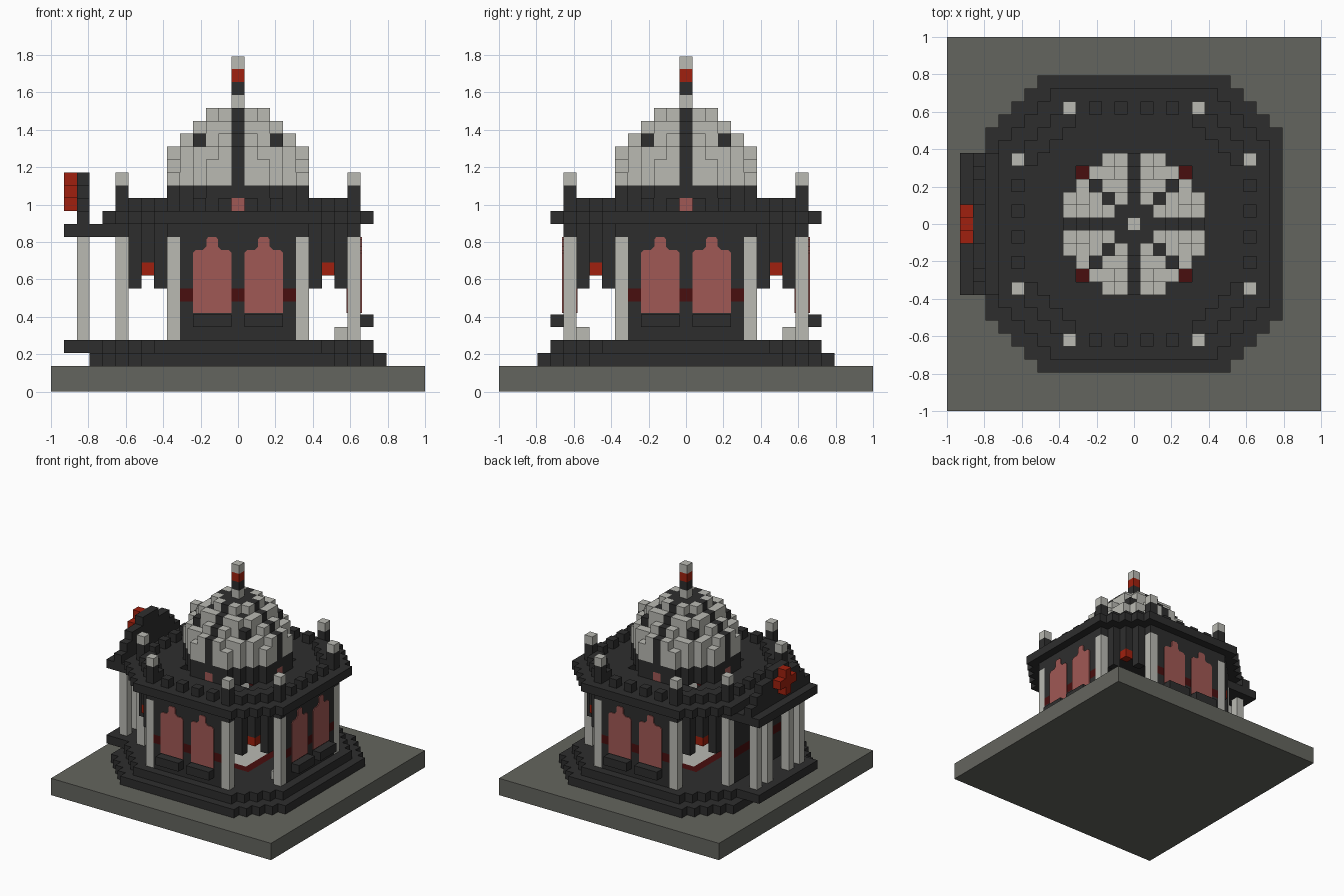
import bpy, bmesh, math
from mathutils import Matrix, Vector

if "Cube" in bpy.data.objects:
    bpy.data.objects.remove(bpy.data.objects["Cube"])

U = 2 / 29  # block size


def material(name, rgb):
    m = bpy.data.materials.new(name)
    m.use_nodes = True
    m.diffuse_color = (*rgb, 1)
    m.node_tree.nodes["Principled BSDF"].inputs["Base Color"].default_value = (*rgb, 1)
    return m


STONE = material("grey stone", (0.127, 0.13, 0.112))
DARK = material("charcoal", (0.027, 0.027, 0.027))
PALE = material("pale plaster", (0.49, 0.49, 0.45))
RED = material("red", (0.35, 0.0144, 0.0044))
MAROON = material("maroon", (0.065, 0.0044, 0.0044))
PINK = material("pink glass", (0.352, 0.098, 0.089))


def finish(name, bm, mat):
    bmesh.ops.recalc_face_normals(bm, faces=bm.faces)
    mesh = bpy.data.meshes.new(name)
    bm.to_mesh(mesh)
    bm.free()
    mesh.materials.append(mat)
    bpy.context.collection.objects.link(bpy.data.objects.new(name, mesh))


def blocks(name, mat, cells):
    """Skin a set of block cells, leaving out faces between neighbours."""
    cells, bm = set(cells), bmesh.new()
    for c in cells:
        centre = Vector((c[0], c[1], c[2] + 0.5))
        for axis in range(3):
            for s in (-1, 1):
                n = [0, 0, 0]
                n[axis] = s
                if tuple(a + b for a, b in zip(c, n)) in cells:
                    continue
                p, q = Vector((0, 0, 0)), Vector((0, 0, 0))
                p[(axis + 1) % 3] = q[(axis + 2) % 3] = 0.5
                corners = [-p - q, p - q, p + q, q - p]
                if s < 0:
                    corners.reverse()
                mid = centre + Vector(n) / 2
                bm.faces.new([bm.verts.new((mid + v) * U) for v in corners])
    mesh = bpy.data.meshes.new(name)
    bmesh.ops.remove_doubles(bm, verts=bm.verts, dist=U / 100)
    bm.to_mesh(mesh)
    bm.free()
    mesh.materials.append(mat)
    bpy.context.collection.objects.link(bpy.data.objects.new(name, mesh))


def box(xs, ys, zs):
    return {(i, j, k) for i in range(xs[0], xs[1] + 1)
            for j in range(ys[0], ys[1] + 1) for k in range(zs[0], zs[1] + 1)}


def octagon(r, total, k):
    return {c for c in box((-r, r), (-r, r), (k, k)) if abs(c[0]) + abs(c[1]) <= total}


def disc(r2, k):
    return {c for c in box((-5, 5), (-5, 5), (k, k)) if c[0] ** 2 + c[1] ** 2 <= r2}


def turned(cells, turns=(0, 1, 2, 3)):
    """Repeat cells designed for the front on the chosen sides."""
    out = set()
    for t in turns:
        for i, j, k in cells:
            for _ in range(t):
                i, j = -j, i
            out.add((i, j, k))
    return out


WINDOWED = (0, 1, 2)

# Ground and stepped terrace
blocks("ground_slab", STONE, box((-14, 14), (-14, 14), (0, 1)))
inner_floor = box((-3, 3), (-3, 3), (3, 3))
rug_border = box((-4, 4), (-4, 4), (3, 3)) - inner_floor
blocks("lower_terrace", DARK, octagon(11, 18, 2))
blocks("upper_terrace", DARK,
       (octagon(10, 16, 3) | box((-13, -9), (-5, 5), (3, 3))) - inner_floor - rug_border)
blocks("inner_floor", PALE, inner_floor)
blocks("floor_border", MAROON, rug_border)

# Walls with a coloured band, the doorway facing the porch
wall = box((-4, 4), (-9, -9), (4, 11))
doorway = box((-1, 1), (-9, -9), (4, 9))
walls = turned(wall, WINDOWED) | turned(wall - doorway, (3,))
band = {c for c in walls if c[2] == 7}
blocks("walls", DARK, walls - band)
blocks("wall_band", MAROON, band)
blocks("benches", PALE, turned(box((-4, 4), (-8, -8), (4, 4)), WINDOWED))
sills = box((-3, -1), (-10, -10), (5, 5)) | box((1, 3), (-10, -10), (5, 5))
blocks("window_sills", DARK, turned(sills, WINDOWED))

# Arched windows, just proud of the wall on both faces
half = [(1.5, 6.1), (1.5, 10.75), (1.25, 11), (0.7, 11), (0.45, 11.25), (0.45, 11.8), (0.3, 12)]
outline = half + [(-x, z) for x, z in reversed(half)]
for side in WINDOWED:
    for offset in (-2, 2):
        bm = bmesh.new()
        face = bm.faces.new([bm.verts.new(((x + offset) * U, -9.6 * U, z * U)) for x, z in outline])
        new = bmesh.ops.extrude_face_region(bm, geom=[face])["geom"]
        bmesh.ops.translate(bm, vec=(0, 1.2 * U, 0),
                            verts=[v for v in new if isinstance(v, bmesh.types.BMVert)])
        bmesh.ops.rotate(bm, verts=bm.verts, matrix=Matrix.Rotation(side * math.pi / 2, 3, "Z"))
        finish("arched_window", bm, PINK)

# Columns, finials and porch columns
shafts = box((-5, -5), (-9, -9), (4, 11)) | box((5, 5), (-9, -9), (4, 11))
blocks("columns", PALE, turned(shafts))
blocks("finial_bases", DARK, turned({(s * 5, -9, k) for s in (-1, 1) for k in (14, 15)}))
blocks("finial_caps", PALE, turned({(s * 5, -9, 16) for s in (-1, 1)}))
blocks("porch_columns", PALE, {(-12, j, k) for j in (-4, -2, 2, 4) for k in range(4, 12)})

# Corner brackets with hanging lanterns
bracket = box((6, 6), (-8, -8), (8, 11)) | box((8, 8), (-6, -6), (8, 11)) | box((7, 7), (-7, -7), (10, 11))
blocks("corner_brackets", DARK, turned(bracket))
blocks("lanterns", RED, turned({(7, -7, 9)}))

# Roof slabs, open under the drum
opening = box((-4, 4), (-4, 4), (12, 13))
blocks("roof", DARK, (octagon(9, 14, 12) | octagon(10, 16, 13)
                      | box((-13, -9), (-5, 5), (12, 12))) - opening)

# Parapet: stepped corners and separate merlons
corners = {c for c in octagon(9, 14, 14) if abs(c[0]) + abs(c[1]) >= 13
           and min(abs(c[0]), abs(c[1])) >= 5}
merlons = turned({(i, -9, 14) for i in (-3, -1, 1, 3)})
blocks("parapet", DARK, corners | merlons)

# Porch gable with an emblem
blocks("porch_gable", DARK, {(-12, j, 13 + step) for step, w in enumerate((5, 4, 3, 1))
                             for j in range(-w, w + 1)})
blocks("porch_emblem", RED, {(-13, 0, 14), (-13, 0, 16)} | box((-13, -13), (-1, 1), (15, 15)))

# Drum and ribbed dome
lights = turned({(0, -5, 14)})
blocks("drum", DARK, (disc(29, 14) | disc(29, 15)) - lights)
blocks("drum_lights", PINK, lights)
dome = set()
for k, r2 in enumerate((29, 29, 26, 18, 13, 5), 16):
    dome |= disc(r2, k)
ribs = {c for c in dome if c[0] * c[1] == 0
        or (c[2] == 21 and max(abs(c[0]), abs(c[1])) <= 1)}
ribs |= turned({(3, 3, 19), (2, 2, 20)})
blocks("dome", PALE, dome - ribs)
blocks("dome_ribs", DARK, ribs)

# Spire
blocks("spire", PALE, {(0, 0, 22), (0, 0, 25)})
blocks("spire_collar", DARK, {(0, 0, 23)})
blocks("spire_band", RED, {(0, 0, 24)})
